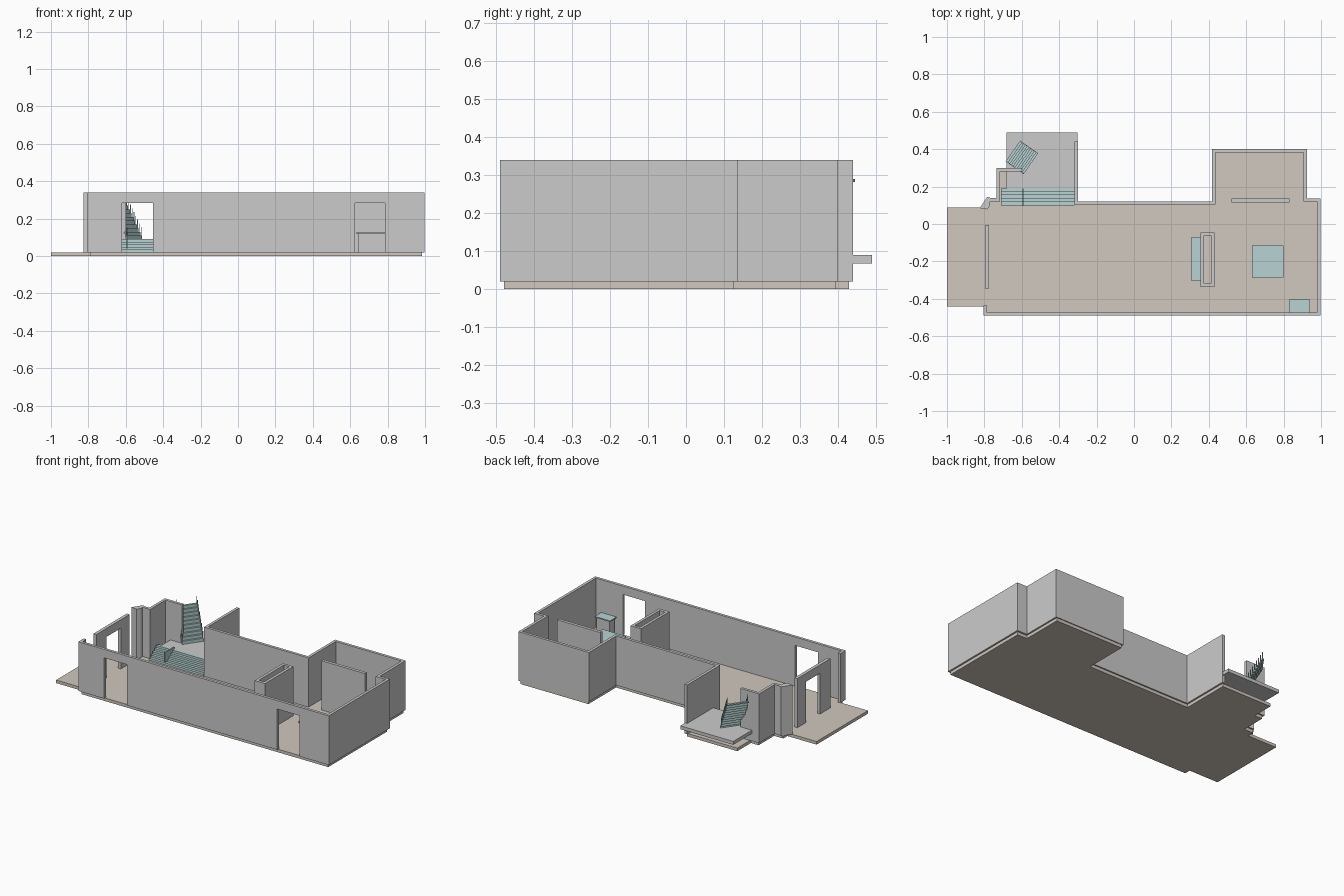
import bpy, bmesh, math
from mathutils import Vector

if "Cube" in bpy.data.objects:
    bpy.data.objects.remove(bpy.data.objects["Cube"])

Z0, Z1 = 0.02, 0.34   # floor level, wall top


def material(name, rgb):
    m = bpy.data.materials.new(name)
    m.diffuse_color = (*rgb, 1)
    m.use_nodes = True
    m.node_tree.nodes["Principled BSDF"].inputs["Base Color"].default_value = m.diffuse_color
    return m


BEIGE = material("floor_beige", (0.64, 0.58, 0.52))
TEAL = material("fitting_teal", (0.48, 0.65, 0.65))


def finish(name, bm, mat=None):
    bmesh.ops.recalc_face_normals(bm, faces=bm.faces)
    me = bpy.data.meshes.new(name)
    bm.to_mesh(me)
    bm.free()
    ob = bpy.data.objects.new(name, me)
    bpy.context.collection.objects.link(ob)
    if mat:
        me.materials.append(mat)
    return ob


def prism(name, pts, z0, z1, mat=None):
    """Extrude a plan outline from z0 to z1."""
    bm = bmesh.new()
    f = bm.faces.new([bm.verts.new((x, y, z0)) for x, y in pts])
    ext = bmesh.ops.extrude_face_region(bm, geom=[f])["geom"]
    up = [v for v in ext if isinstance(v, bmesh.types.BMVert)]
    bmesh.ops.translate(bm, verts=up, vec=(0, 0, z1 - z0))
    return finish(name, bm, mat)


def box(name, x0, x1, y0, y1, z0, z1, mat=None):
    return prism(name, [(x0, y0), (x1, y0), (x1, y1), (x0, y1)], z0, z1, mat)


def wall(name, path, t=0.018):
    """Mitred wall of thickness t along a plan centre line."""
    p = [Vector(q) for q in path]
    left, right = [], []
    for i, q in enumerate(p):
        dirs = []
        if i > 0:
            dirs.append((q - p[i - 1]).normalized())
        if i < len(p) - 1:
            dirs.append((p[i + 1] - q).normalized())
        n = [Vector((-d.y, d.x)) for d in dirs]
        m = n[0] if len(n) == 1 else (n[0] + n[1]) / (1 + n[0].dot(n[1]))
        left.append(q + m * t / 2)
        right.append(q - m * t / 2)
    return prism(name, [tuple(v) for v in left + right[::-1]], Z0, Z1)


def cut(ob, *b):
    """Cut a box-shaped opening."""
    c = box("opening_cutter", *b)
    c.hide_render = True
    mod = ob.modifiers.new("opening", "BOOLEAN")
    mod.operation, mod.object, mod.solver = "DIFFERENCE", c, "EXACT"
    bpy.context.view_layer.objects.active = ob
    bpy.ops.object.modifier_apply(modifier=mod.name)
    bpy.data.objects.remove(c)


# floor slab with terrace and bays
prism("floor_slab", [
    (-1, -0.44), (-0.79, -0.44), (-0.79, -0.48), (0.985, -0.48), (0.985, 0.125),
    (0.915, 0.125), (0.915, 0.395), (0.425, 0.395), (0.425, 0.112), (-0.31, 0.112),
    (-0.31, 0.43), (-0.67, 0.43), (-0.67, 0.29), (-0.725, 0.29), (-0.725, 0.13),
    (-0.79, 0.13), (-0.79, 0.087), (-1, 0.087)], 0, Z0, BEIGE)

# outer walls with two front door openings
outer = wall("outer_wall", [
    (-0.796, -0.435), (-0.796, -0.481), (0.987, -0.481), (0.987, 0.128), (0.916, 0.128),
    (0.916, 0.392), (0.426, 0.392), (0.426, 0.112), (-0.308, 0.112), (-0.308, 0.44)])
for x0, x1 in ((-0.62, -0.455), (0.625, 0.785)):
    cut(outer, x0, x1, -0.55, -0.42, Z0 - 0.01, 0.285)

# stairwell wall and angled pillar
wall("stairwell_wall", [(-0.78, 0.13), (-0.726, 0.13), (-0.726, 0.29), (-0.60, 0.29)])
prism("angled_pillar", [(-0.825, 0.085), (-0.785, 0.078), (-0.77, 0.10),
                        (-0.77, 0.14), (-0.785, 0.145)], Z0, Z1)

# terrace doorway
terrace = box("terrace_doorway", -0.797, -0.776, -0.345, -0.005, Z0, Z1)
cut(terrace, -0.85, -0.72, -0.24, -0.095, Z0 - 0.01, 0.285)

# interior partition and hollow chimney block
box("partition", 0.52, 0.832, 0.115, 0.135, Z0, Z1)
block = box("chimney_block", 0.355, 0.43, -0.337, -0.045, Z0, Z1)
cut(block, 0.373, 0.412, -0.318, -0.062, 0, 0.4)
box("hearth_bench", 0.307, 0.355, -0.305, -0.07, Z0, 0.055, TEAL)

# island and corner counter: grey base, thin teal top
for name, x0, x1, y0, y1, i in (("island", 0.63, 0.80, -0.285, -0.115, 0.014),
                                ("corner_counter", 0.83, 0.94, -0.472, -0.405, 0.008)):
    box(name + "_base", x0 + i, x1 - i, y0 + i, y1 - i, Z0, 0.12)
    box(name + "_top", x0, x1, y0, y1, 0.12, 0.127, TEAL)

# landing and lower steps
box("landing", -0.683, -0.302, 0.19, 0.49, 0.068, 0.09)
N = 5
for k in range(N):
    y = 0.10 + 0.09 * k / N
    box(f"lower_step_{k + 1}", -0.71, -0.317, y, 0.19, Z0 + 0.07 * k / N,
        Z0 + 0.07 * (k + 1) / N, TEAL)
box("lower_rail", -0.597, -0.590, 0.095, 0.19, 0.04, 0.104, TEAL)

# upper flight: thin treads climbing diagonally, with side balusters
a, b = Vector((-0.59, 0.267)), Vector((-0.512, 0.378))
side = (b - a).normalized()
run = Vector((-side.y, side.x))
M, length = 10, 0.115
going, rise = length / M, 0.02
for k in range(M):
    z = 0.09 + rise * (k + 1)
    o, e = run * going * k, run * going * (k + 1.25)
    prism(f"upper_tread_{k + 1}", [a + o, b + o, b + e, a + e], z - 0.008, z, TEAL)
    r = run * going * 0.3
    prism(f"upper_riser_{k + 1}", [a + o, b + o, b + o + r, a + o + r],
          z - rise, z - 0.008, TEAL)
    for s, c in (("near", a + side * 0.003), ("far", b - side * 0.003)):
        c = c + o + run * going * 0.5
        box(f"baluster_{s}_{k + 1}", c.x - 0.0015, c.x + 0.0015, c.y - 0.0015,
            c.y + 0.0015, z, min(z + 0.045, Z1), TEAL)
